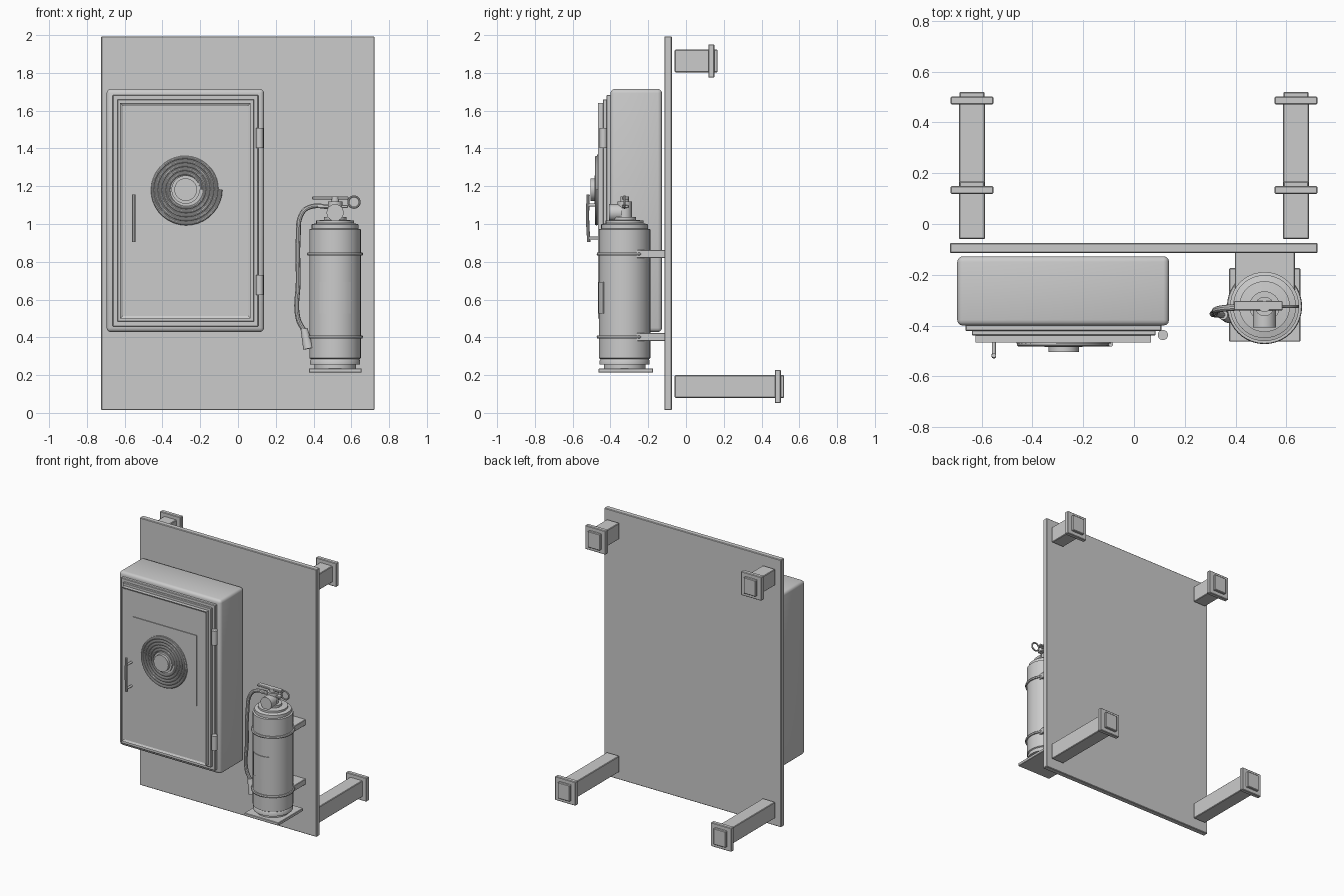
import bpy, bmesh, math
from mathutils import Matrix, Vector

cube = bpy.data.objects.get("Cube")
if cube:
    bpy.data.objects.remove(cube)

# One plain grey for every part
GREY = (0.6, 0.6, 0.6, 1.0)
grey = bpy.data.materials.new("plain grey")
grey.use_nodes = True
grey.diffuse_color = GREY
grey.node_tree.nodes["Principled BSDF"].inputs["Base Color"].default_value = GREY


def finish(name, bm, smooth=True):
    bmesh.ops.recalc_face_normals(bm, faces=bm.faces)
    mesh = bpy.data.meshes.new(name)
    bm.to_mesh(mesh)
    bm.free()
    mesh.materials.append(grey)
    ob = bpy.data.objects.new(name, mesh)
    bpy.context.collection.objects.link(ob)
    if smooth:
        bpy.ops.object.select_all(action='DESELECT')
        ob.select_set(True)
        bpy.context.view_layer.objects.active = ob
        bpy.ops.object.shade_smooth_by_angle(angle=math.radians(35))
    return ob


def box(name, x, y, z, bevel=0.0, segments=1):
    """Box from (min, max) pairs."""
    bm = bmesh.new()
    bmesh.ops.create_cube(bm, size=1)
    for v in bm.verts:
        v.co = Vector([(a + b) / 2 + c * (b - a) for c, (a, b) in zip(v.co, (x, y, z))])
    if bevel:
        bmesh.ops.bevel(bm, geom=bm.edges[:], offset=bevel, segments=segments,
                        affect='EDGES', profile=0.5)
    return finish(name, bm, segments > 1)


def cylinder(name, start, end, r1, r2=None, sides=24):
    a, b = Vector(start), Vector(end)
    turn = (b - a).to_track_quat('Z', 'Y').to_matrix().to_4x4()
    bm = bmesh.new()
    bmesh.ops.create_cone(bm, cap_ends=True, segments=sides, radius1=r1,
                          radius2=r1 if r2 is None else r2, depth=(b - a).length,
                          matrix=Matrix.Translation((a + b) / 2) @ turn)
    return finish(name, bm)


def lathe(name, profile, centre, sides=40):
    """Spin a (radius, z) profile about a vertical axis."""
    bm = bmesh.new()
    verts = [bm.verts.new((r, 0, z)) for r, z in profile]
    edges = [bm.edges.new(pair) for pair in zip(verts, verts[1:])]
    bmesh.ops.spin(bm, geom=verts + edges, axis=(0, 0, 1), cent=(0, 0, 0),
                   angle=math.tau, steps=sides)
    bmesh.ops.remove_doubles(bm, verts=bm.verts, dist=0.0005)
    bmesh.ops.translate(bm, verts=bm.verts, vec=(centre[0], centre[1], 0))
    return finish(name, bm)


def tube(name, points, radius, smooth_path=True, closed=False):
    """Round tube along a path, converted to a mesh."""
    curve = bpy.data.curves.new(name, 'CURVE')
    curve.dimensions = '3D'
    curve.bevel_depth = radius
    curve.bevel_resolution = 3
    curve.use_fill_caps = True
    curve.resolution_u = 6
    kind = 'BEZIER' if smooth_path else 'POLY'
    spline = curve.splines.new(kind)
    store = spline.bezier_points if smooth_path else spline.points
    store.add(len(points) - 1)
    for p, co in zip(store, points):
        if smooth_path:
            p.co = co
            p.handle_left_type = p.handle_right_type = 'AUTO'
        else:
            p.co = (*co, 1)
    spline.use_cyclic_u = closed
    helper = bpy.data.objects.new(name + " path", curve)
    bpy.context.collection.objects.link(helper)
    mesh = bpy.data.meshes.new_from_object(
        helper.evaluated_get(bpy.context.evaluated_depsgraph_get()))
    bpy.data.objects.remove(helper)
    bm = bmesh.new()
    bm.from_mesh(mesh)
    return finish(name, bm)


# Mounting board
box("backboard", (-0.725, 0.723), (-0.115, -0.075), (0.015, 1.993), 0.004)

# Four posts behind the board: long at the bottom, short at the top
for level, z, end in (("lower", 0.14, 0.52), ("upper", 1.863, 0.168)):
    for side, x in (("right", -0.638), ("left", 0.638)):
        label = f"{level}_{side}"
        box(label + "_post", (x - 0.051, x + 0.051), (-0.06, end - 0.03),
            (z - 0.06, z + 0.06), 0.004)
        box(label + "_flange", (x - 0.084, x + 0.084), (end - 0.05, end - 0.018),
            (z - 0.088, z + 0.088), 0.004)
        box(label + "_end_cap", (x - 0.05, x + 0.05), (end - 0.03, end),
            (z - 0.06, z + 0.06), 0.004)

# Cabinet and the steps around its door
box("cabinet_body", (-0.696, 0.138), (-0.4, -0.127), (0.428, 1.715), 0.022, 3)
box("cabinet_rim", (-0.664, 0.108), (-0.422, -0.39), (0.457, 1.683), 0.004)
box("door_back", (-0.638, 0.085), (-0.439, -0.41), (0.483, 1.66), 0.003)

# Door with a shallow sunken panel
bm = bmesh.new()
bmesh.ops.create_cube(bm, size=1, matrix=Matrix.Translation((-0.279, -0.452, 1.07))
                      @ Matrix.Diagonal((0.69, 0.028, 1.14, 1)))
bm.normal_update()
front = [f for f in bm.faces if f.normal.y < -0.9]
bmesh.ops.inset_region(bm, faces=front, thickness=0.02)
bmesh.ops.translate(bm, verts=front[0].verts[:], vec=(0, 0.008, 0))
finish("door", bm, False)
box("door_plate", (-0.537, -0.016), (-0.464, -0.456), (0.92, 1.442))

# Coiled hose on a disc with a central hub
cx, cz = -0.277, 1.182
cylinder("reel_disc", (cx, -0.46, cz), (cx, -0.471, cz), 0.185, sides=40)
turns, steps = 5, 36
coil = []
for i in range(turns * steps + 1):
    a = math.tau * i / steps
    r = 0.08 + 0.106 * i / (turns * steps)
    coil.append((cx + r * math.cos(a), -0.474, cz + r * math.sin(a)))
tube("coiled_hose", coil, 0.009, smooth_path=False)
cylinder("reel_hub", (cx, -0.465, cz), (cx, -0.505, cz), 0.06, sides=32)
cylinder("reel_hub_collar", (cx, -0.465, cz), (cx, -0.485, cz), 0.075, sides=32)

# Door handle and hinges
tube("door_handle", [(-0.552, -0.518, 1.155), (-0.552, -0.521, 1.03),
                     (-0.552, -0.515, 0.905)], 0.009)
for name, z in (("upper", 1.1), ("lower", 0.925)):
    cylinder(name + "_handle_stub", (-0.552, -0.455, z), (-0.552, -0.518, z), 0.008, sides=12)
for name, z in (("upper", 1.455), ("lower", 0.677)):
    cylinder(name + "_hinge", (0.114, -0.437, z - 0.053), (0.114, -0.437, z + 0.053), 0.02)

# Extinguisher stand: tray and two wall brackets
ex, ey = 0.514, -0.325
box("tray", (0.375, 0.655), (-0.463, -0.174), (0.213, 0.235), 0.003)
for name, z in (("upper", 0.841), ("lower", 0.402)):
    box(name + "_bracket", (0.397, 0.634), (-0.264, -0.112), (z - 0.021, z + 0.021), 0.003)
    lathe(name + "_strap", [(0.13, z - 0.008), (0.145, z - 0.008), (0.148, z),
                            (0.145, z + 0.008), (0.13, z + 0.008)], (ex, ey))

# Extinguisher bottle
lathe("bottle", [(0, 0.235), (0.11, 0.235), (0.11, 0.255), (0.133, 0.255), (0.133, 0.275),
                 (0.128, 0.285), (0.136, 0.29), (0.136, 0.972), (0.124, 0.975),
                 (0.124, 0.998), (0.1, 1.004), (0.1, 1.018), (0.06, 1.022),
                 (0.06, 1.038), (0, 1.038)], (ex, ey))

# Curved label on the bottle front
bm = bmesh.new()
rows = []
for radius in (0.133, 0.14):
    for z in (0.526, 0.693):
        rows.append([bm.verts.new((ex + radius * math.sin(a), ey - radius * math.cos(a), z))
                     for a in (math.radians(d) for d in range(-36, 37, 6))])
inner_low, inner_top, outer_low, outer_top = rows
for lo, hi in ((outer_low, outer_top), (inner_top, outer_top), (inner_low, outer_low)):
    for i in range(len(lo) - 1):
        bm.faces.new((lo[i], lo[i + 1], hi[i + 1], hi[i]))
for i in (0, -1):
    bm.faces.new([row[i] for row in (inner_low, outer_low, outer_top, inner_top)])
finish("bottle_label", bm)

# Valve, gauge and squeeze levers
cylinder("valve_body", (ex, ey, 1.03), (ex, ey, 1.12), 0.038)
cylinder("valve_cap", (ex, ey, 1.11), (ex, ey, 1.145), 0.022)
cylinder("gauge", (ex, -0.34, 1.06), (ex, -0.407, 1.06), 0.045)
box("upper_lever", (0.393, 0.585), (-0.34, -0.303), (1.13, 1.145), 0.003)
box("lower_lever", (0.42, 0.583), (-0.34, -0.303), (1.085, 1.1), 0.003)
ring = [(0.614 + 0.03 * math.cos(math.tau * i / 24), ey, 1.116 + 0.03 * math.sin(math.tau * i / 24))
        for i in range(24)]
tube("pull_ring", ring, 0.006, smooth_path=False, closed=True)

# Hose hanging beside the bottle, with its nozzle
tube("hose", [(0.5, ey, 1.09), (0.375, -0.33, 1.088), (0.335, -0.335, 1.05),
              (0.319, -0.345, 0.93), (0.319, -0.352, 0.7), (0.318, -0.355, 0.5),
              (0.353, -0.358, 0.43)], 0.013)
cylinder("nozzle", (0.35, -0.358, 0.445), (0.373, -0.362, 0.34), 0.019, 0.028, sides=20)
